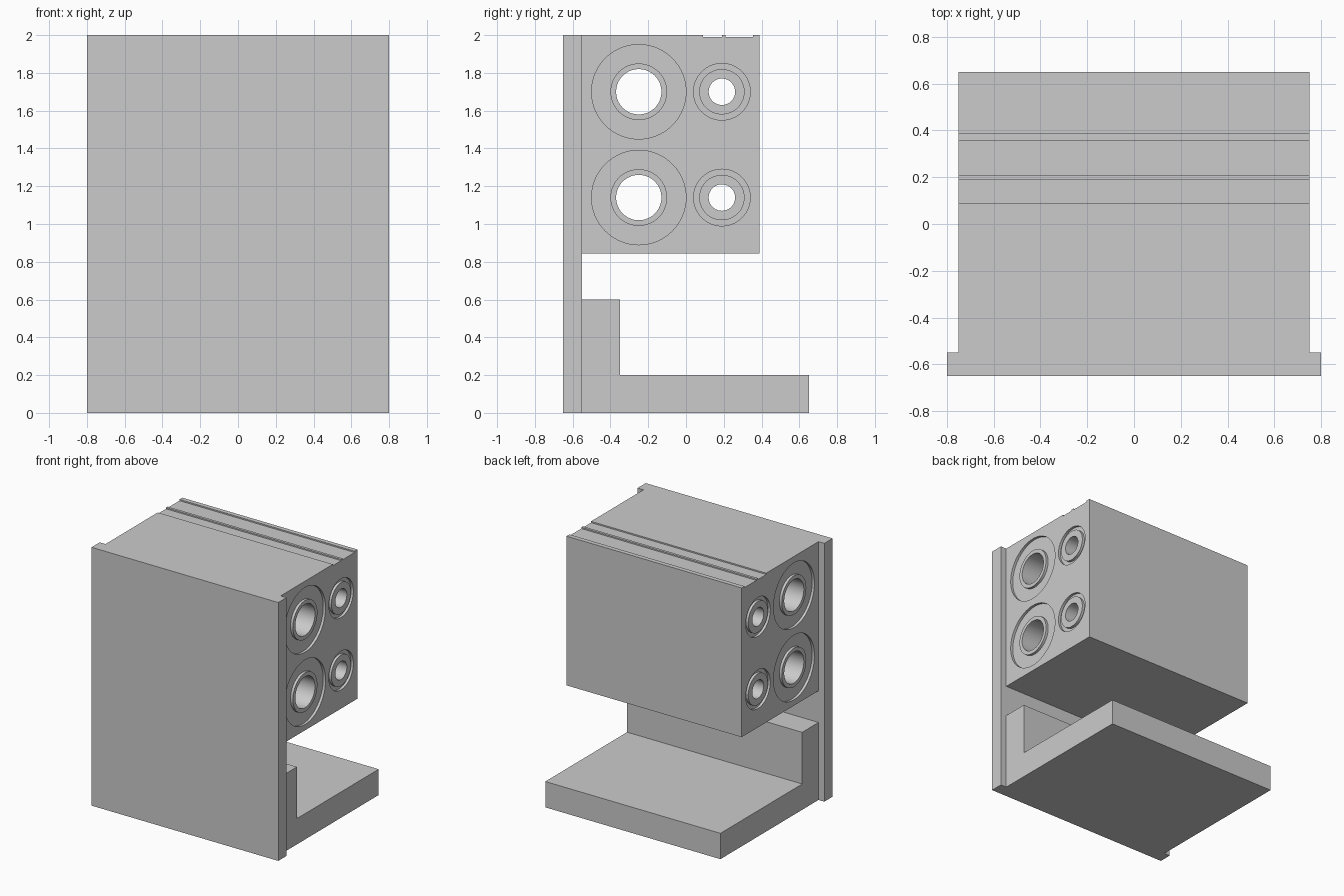
import bpy
import bmesh
import math

old = bpy.data.objects.get("Cube")
if old:
    bpy.data.objects.remove(old, do_unlink=True)

grey = bpy.data.materials.new("plain_grey")
grey.use_nodes = True
colour = (0.6, 0.6, 0.6, 1)
grey.diffuse_color = colour
grey.node_tree.nodes["Principled BSDF"].inputs["Base Color"].default_value = colour


def make_object(name, bm):
    bmesh.ops.recalc_face_normals(bm, faces=bm.faces)
    mesh = bpy.data.meshes.new(name)
    bm.to_mesh(mesh)
    bm.free()
    mesh.materials.append(grey)
    obj = bpy.data.objects.new(name, mesh)
    bpy.context.collection.objects.link(obj)
    return obj


def extrude_profile(name, points, half_width):
    """Sweep a (y, z) outline along x."""
    bm = bmesh.new()
    face = bm.faces.new([bm.verts.new((-half_width, y, z)) for y, z in points])
    swept = bmesh.ops.extrude_face_region(bm, geom=[face])["geom"]
    verts = [v for v in swept if isinstance(v, bmesh.types.BMVert)]
    bmesh.ops.translate(bm, verts=verts, vec=(2 * half_width, 0, 0))
    return make_object(name, bm)


def ring_cutter(y, z, x0, x1, outer, inner=0, sides=64):
    """Solid rod, or tube when inner > 0, lying along x."""
    bm = bmesh.new()
    rows = []
    corners = [(x0, outer), (x1, outer)]
    if inner:
        corners += [(x1, inner), (x0, inner)]
    for x, r in corners:
        rows.append([bm.verts.new((x, y + r * math.cos(math.tau * i / sides),
                                   z + r * math.sin(math.tau * i / sides)))
                     for i in range(sides)])
    pairs = list(zip(rows, rows[1:]))
    if inner:
        pairs.append((rows[-1], rows[0]))
    else:
        bm.faces.new(rows[0])
        bm.faces.new(rows[1])
    for a, b in pairs:
        for i in range(sides):
            j = (i + 1) % sides
            bm.faces.new((a[i], a[j], b[j], b[i]))
    cutter = make_object("hole_cutter", bm)
    cutter.hide_render = True
    return cutter


def cut(target, cutter):
    mod = target.modifiers.new("cut", "BOOLEAN")
    mod.operation = "DIFFERENCE"
    mod.solver = "EXACT"
    mod.object = cutter
    bpy.context.view_layer.objects.active = target
    bpy.ops.object.modifier_apply(modifier=mod.name)
    bpy.data.objects.remove(cutter, do_unlink=True)


# Front plate, wider than the parts behind it
extrude_profile("front_plate", [(-0.65, 0), (-0.55, 0), (-0.55, 2), (-0.65, 2)], 0.8)

# L-shaped foot
extrude_profile("foot", [(-0.55, 0), (0.65, 0), (0.65, 0.2), (-0.35, 0.2),
                         (-0.35, 0.6), (-0.55, 0.6)], 0.75)

# Upper block with two shallow channels along the top
half = 0.75
top, channel = 2, 1.99
block = extrude_profile("upper_block", [
    (-0.55, 0.845), (0.39, 0.845), (0.39, top), (0.355, top), (0.355, channel),
    (0.21, channel), (0.21, top), (0.19, top), (0.19, channel),
    (0.09, channel), (0.09, top), (-0.55, top)], half)

# Through holes, each with a sleeve ringed by a shallow groove on both sides
depth = 0.02
for z in (1.14, 1.70):
    for y, bore, sleeve, groove in ((-0.25, 0.12, 0.15, 0.25),
                                    (0.19, 0.07, 0.12, 0.15)):
        cut(block, ring_cutter(y, z, -1, 1, bore))
        for side in (-1, 1):
            cut(block, ring_cutter(y, z, side * (half - depth), side, groove, sleeve))

# Smooth round walls, sharp block edges
bpy.ops.object.select_all(action="DESELECT")
block.select_set(True)
bpy.context.view_layer.objects.active = block
bpy.ops.object.shade_smooth_by_angle(angle=math.radians(30))
